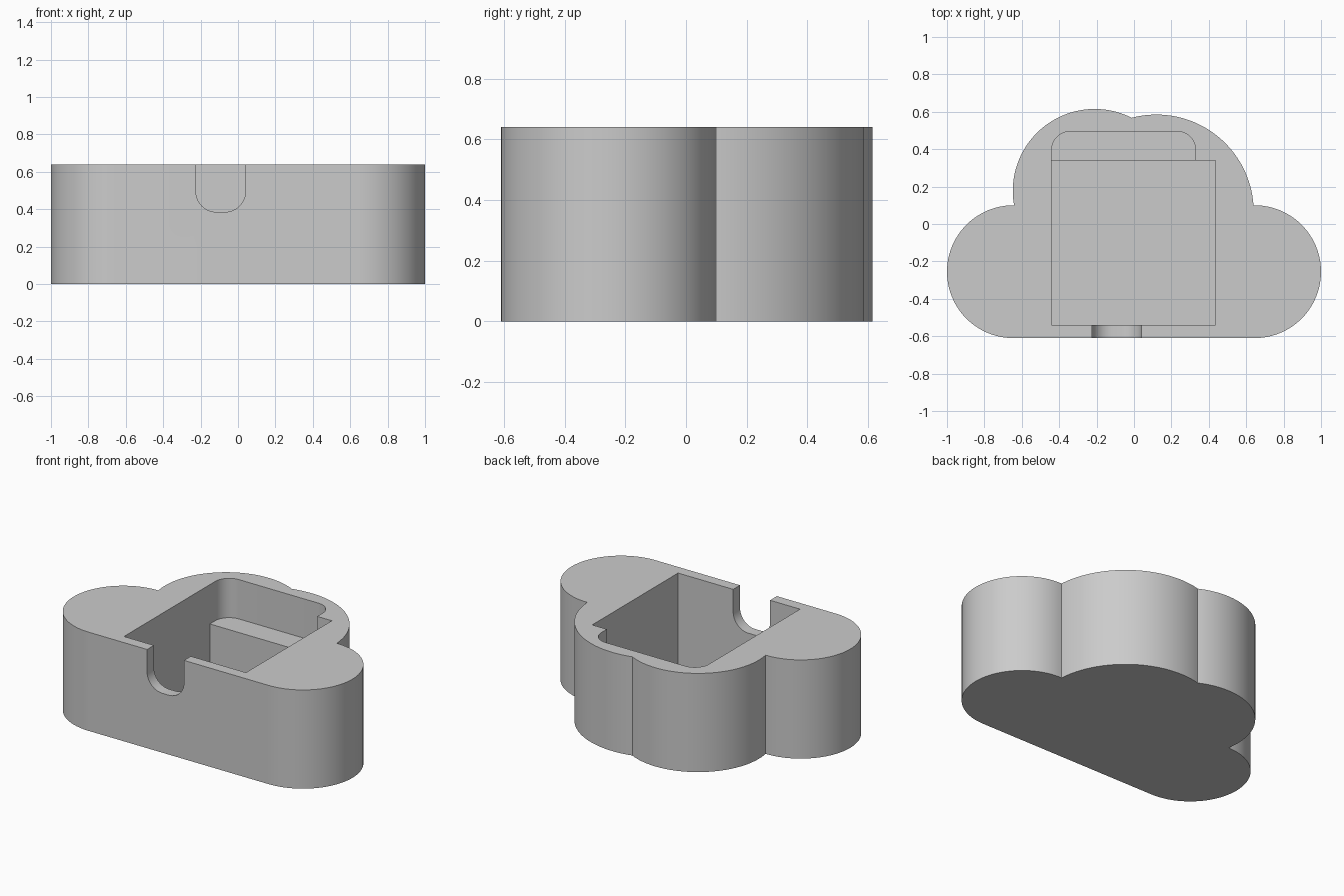
import bpy, bmesh
from math import radians, atan2, cos, sin, tau
from mathutils import Vector, Matrix

cube = bpy.data.objects.get("Cube")
if cube:
    bpy.data.objects.remove(cube, do_unlink=True)

HEIGHT = 0.64
FLOOR = 0.035
SHELF = 0.385

grey = bpy.data.materials.new("light grey")
grey.use_nodes = True
colour = (0.6, 0.6, 0.6, 1)
grey.diffuse_color = colour
grey.node_tree.nodes["Principled BSDF"].inputs["Base Color"].default_value = colour


def arc(centre, radius, start, end, steps):
    """Points along an arc, counter-clockwise."""
    return [centre + radius * Vector((cos(a), sin(a)))
            for a in (start + (end - start) * i / steps for i in range(steps + 1))]


def upper_crossing(a, b):
    """Higher of the two points where two circles cross."""
    (ca, ra), (cb, rb) = a, b
    gap = cb - ca
    d = gap.length
    along = (ra * ra - rb * rb + d * d) / (2 * d)
    side = Vector((-gap.y, gap.x)) / d * (ra * ra - along * along) ** 0.5
    base = ca + gap * along / d
    return max(base + side, base - side, key=lambda p: p.y)


def rounded_rect(x0, x1, y0, y1, low=0, high=0):
    """Rectangle with separate radii for its low and high corners."""
    corners = [(x0, y0, 1, 1, low), (x1, y0, -1, 1, low),
               (x1, y1, -1, -1, high), (x0, y1, 1, -1, high)]
    points = []
    for i, (x, y, sx, sy, r) in enumerate(corners):
        if r:
            start = radians(180 + 90 * i)
            points += arc(Vector((x + sx * r, y + sy * r)), r, start, start + tau / 4, 12)
        else:
            points.append(Vector((x, y)))
    return points


def prism(name, points, bottom, top, matrix=Matrix()):
    bm = bmesh.new()
    face = bm.faces.new([bm.verts.new((p.x, p.y, bottom)) for p in points])
    extruded = bmesh.ops.extrude_face_region(bm, geom=[face])["geom"]
    bmesh.ops.translate(bm, vec=(0, 0, top - bottom),
                        verts=[v for v in extruded if isinstance(v, bmesh.types.BMVert)])
    bm.transform(matrix)
    bmesh.ops.recalc_face_normals(bm, faces=bm.faces)
    mesh = bpy.data.meshes.new(name)
    bm.to_mesh(mesh)
    bm.free()
    mesh.materials.append(grey)
    obj = bpy.data.objects.new(name, mesh)
    bpy.context.collection.objects.link(obj)
    return obj


# Cloud outline: four lobes joined where their circles cross, flat at the front
lobes = [(Vector((0.645, -0.255)), 0.355), (Vector((0.12, 0.065)), 0.52),
         (Vector((-0.21, 0.177)), 0.438), (Vector((-0.645, -0.255)), 0.355)]
joins = [upper_crossing(a, b) for a, b in zip(lobes, lobes[1:])]
starts = [lobes[0][0] - Vector((0, lobes[0][1]))] + joins
ends = joins + [lobes[-1][0] - Vector((0, lobes[-1][1]))]
outline = []
for (centre, radius), p, q in zip(lobes, starts, ends):
    a = atan2(*(p - centre).yx)
    b = atan2(*(q - centre).yx)
    if b <= a:
        b += tau
    points = arc(centre, radius, a, b, 48)
    outline += points[1:] if outline else points
body = prism("cloud_box", outline, 0, HEIGHT)

# Deep pocket, raised rear shelf and front notch
upright = Matrix.Rotation(radians(90), 4, "X")
cutters = [
    prism("pocket_cutter", rounded_rect(-0.44, 0.435, -0.54, 0.34), FLOOR, 0.8),
    prism("shelf_cutter", rounded_rect(-0.44, 0.33, 0.2, 0.495, high=0.1), SHELF, 0.8),
    prism("notch_cutter", rounded_rect(-0.225, 0.04, SHELF, 0.8, low=0.11), 0.5, 0.7, upright),
]
bpy.context.view_layer.objects.active = body
for cutter in cutters:
    cutter.hide_render = True
    cut = body.modifiers.new(cutter.name, "BOOLEAN")
    cut.operation = "DIFFERENCE"
    cut.solver = "EXACT"
    cut.object = cutter
    bpy.ops.object.modifier_apply(modifier=cut.name)
    bpy.data.objects.remove(cutter, do_unlink=True)

# Smooth curved walls with crisp edges
bpy.ops.object.select_all(action="DESELECT")
body.select_set(True)
bpy.ops.object.shade_smooth_by_angle(angle=radians(25))
